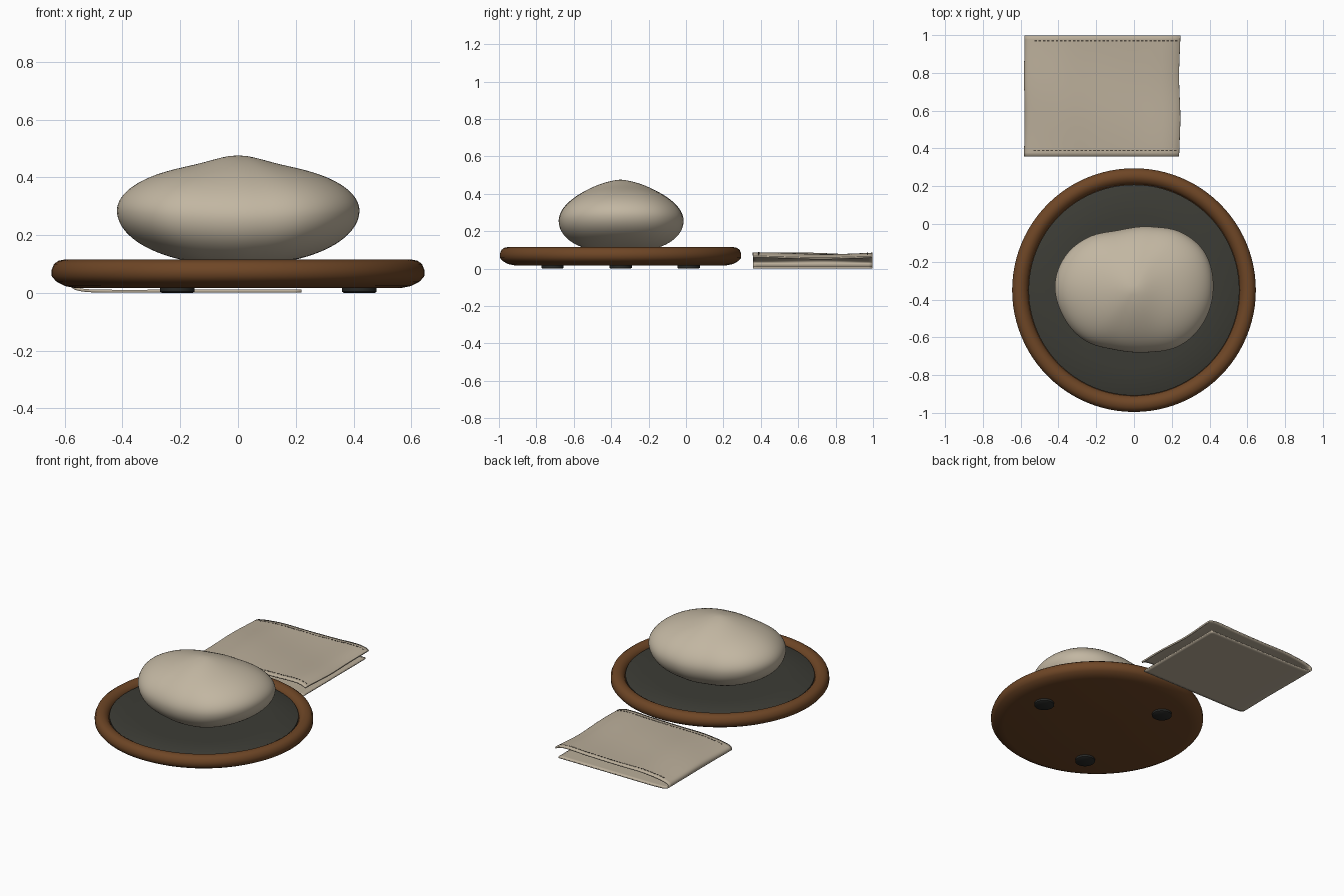
import bpy, bmesh, math
from mathutils import Vector

if "Cube" in bpy.data.objects:
    bpy.data.objects.remove(bpy.data.objects["Cube"])

CY = -0.35  # y of the dish centre


def mat(name, rgb):
    m = bpy.data.materials.new(name)
    m.diffuse_color = (*rgb, 1)
    m.use_nodes = True
    m.node_tree.nodes["Principled BSDF"].inputs["Base Color"].default_value = m.diffuse_color
    return m


WOOD = mat("brown wood", (0.156, 0.061, 0.019))
PAD = mat("charcoal pad", (0.045, 0.045, 0.036))
RUBBER = mat("black rubber", (0.022, 0.023, 0.021))
STONE = mat("pale beige", (0.54, 0.47, 0.36))
LINEN = mat("linen", (0.49, 0.42, 0.32))
THREAD = mat("dark thread", (0.08, 0.066, 0.05))


def make(name, bm, material, angle=40):
    bmesh.ops.recalc_face_normals(bm, faces=bm.faces)
    me = bpy.data.meshes.new(name)
    bm.to_mesh(me)
    bm.free()
    me.materials.append(material)
    ob = bpy.data.objects.new(name, me)
    bpy.context.collection.objects.link(ob)
    bpy.ops.object.select_all(action='DESELECT')
    bpy.context.view_layer.objects.active = ob
    ob.select_set(True)
    bpy.ops.object.shade_smooth_by_angle(angle=math.radians(angle))
    return ob


def lathe(name, profile, centre, material, n=96):
    """Spin (radius, z) points about a vertical axis, capping both ends."""
    bm = bmesh.new()
    rings = [[bm.verts.new((centre[0] + r * math.cos(2 * math.pi * i / n),
                            centre[1] + r * math.sin(2 * math.pi * i / n), z))
              for i in range(n)] for r, z in profile]
    for a, b in zip(rings, rings[1:]):
        for i in range(n):
            j = (i + 1) % n
            bm.faces.new((a[i], a[j], b[j], b[i]))
    bm.faces.new(rings[0][::-1])
    bm.faces.new(rings[-1])
    return make(name, bm, material)


def spline(pts, t):
    """Catmull-Rom through pts, t in 0..1."""
    f = min(t, 0.999999) * (len(pts) - 1)
    i = int(f)
    f -= i
    p = [Vector(pts[max(0, min(len(pts) - 1, k))]) for k in (i - 1, i, i + 1, i + 2)]
    return 0.5 * (2 * p[1] + (p[2] - p[0]) * f + (2 * p[0] - 5 * p[1] + 4 * p[2] - p[3]) * f ** 2
                  + (3 * p[1] - p[0] - 3 * p[2] + p[3]) * f ** 3)


# wooden dish with a rounded rim
lathe("wooden_dish", [(0.05, 0.017), (0.565, 0.017), (0.60, 0.024), (0.63, 0.040), (0.645, 0.058),
                      (0.645, 0.080), (0.637, 0.100), (0.622, 0.111), (0.603, 0.115),
                      (0.588, 0.112), (0.573, 0.103), (0.563, 0.090), (0.56, 0.08), (0.05, 0.08)],
      (0, CY), WOOD)

# inset pad, very slightly domed
lathe("dish_pad", [(0.558, 0.075), (0.558, 0.089), (0.552, 0.092), (0.40, 0.097),
                   (0.2, 0.10), (0.02, 0.101)], (0, CY), PAD)

# three feet
for k in range(3):
    a = math.radians(120 * k)
    lathe(f"foot_{k + 1}", [(0.054, 0), (0.060, 0.004), (0.060, 0.02)],
          (0.42 * math.cos(a), CY + 0.42 * math.sin(a)), RUBBER, 32)

# lumpy stone: plan outline as (angle, radius), domed above and below
OUTLINE = [(0, .42), (28, .425), (51, .395), (73, .350), (105, .328), (134, .375), (155, .408),
           (176, .42), (198, .402), (224, .375), (252, .332), (282, .337), (311, .383), (336, .407)]


def plan_radius(deg):
    pts = [(a - 360, r) for a, r in OUTLINE[-2:]] + OUTLINE + [(a + 360, r) for a, r in OUTLINE[:3]]
    for k in range(1, len(pts) - 2):
        if pts[k][0] <= deg < pts[k + 1][0]:
            f = (deg - pts[k][0]) / (pts[k + 1][0] - pts[k][0])
            p0, p1, p2, p3 = (pts[q][1] for q in (k - 1, k, k + 1, k + 2))
            return 0.5 * (2 * p1 + (p2 - p0) * f + (2 * p0 - 5 * p1 + 4 * p2 - p3) * f * f
                          + (3 * p1 - p0 - 3 * p2 + p3) * f ** 3)


bm = bmesh.new()
bmesh.ops.create_uvsphere(bm, u_segments=96, v_segments=48, radius=1)
for v in bm.verts:
    x, y, z = v.co
    ang = math.degrees(math.atan2(y, x)) % 360
    rho = min(1, math.hypot(x, y)) ** 0.94
    r = rho * plan_radius(ang)
    px, py = r * math.cos(math.radians(ang)), r * math.sin(math.radians(ang))
    mid = 0.285 - 0.03 * rho * math.sin(math.radians(ang)) ** 2
    if z > 0:
        bump = 0.026 * math.exp(-(px / 0.11) ** 2 - (py / 0.22) ** 2)
        zz = mid + z * (0.165 + bump)
    else:
        zz = mid + z * 0.19
    v.co = (px, CY + py, max(zz, 0.097))
make("stone", bm, STONE, 60)

# folded cloth: side profile from the lower open edge, round the fold, to the upper edge
FOLD = [(0.22, .006), (0.0, .006), (-0.25, .006), (-0.45, .006), (-0.54, .010), (-0.573, .025),
        (-0.568, .045), (-0.53, .058), (-0.46, .069), (-0.36, .076), (-0.2, .074), (0.0, .074),
        (0.12, .077), (0.175, .076), (0.215, .069), (0.24, .058)]
Y0, Y1 = 0.357, 0.998


def cloth_point(t, y):
    p = spline(FOLD, t)
    w = max(0, min(1, (p.y - 0.01) / 0.06))  # only the raised layer ripples
    z = p.y + w * 0.005 * math.sin(9 * y + 3.5 * p.x - 2.6)
    x = p.x + 0.004 * w * math.sin(14 * y)
    return Vector((x, y, z))


NT, NY = 90, 30
bm = bmesh.new()
grid = [[bm.verts.new(cloth_point(i / NT, Y0 + (Y1 - Y0) * j / NY)) for j in range(NY + 1)]
        for i in range(NT + 1)]
for i in range(NT):
    for j in range(NY):
        bm.faces.new((grid[i][j], grid[i + 1][j], grid[i + 1][j + 1], grid[i][j + 1]))
cloth = make("folded_cloth", bm, LINEN)
sol = cloth.modifiers.new("thickness", 'SOLIDIFY')
sol.thickness = 0.010
sol.offset = 0

# dashed stitching along both hems of the upper layer
bm = bmesh.new()
T0, T1, N = 7.0 / 15, 14.8 / 15, 34
steps = [T0 + (T1 - T0) * k / 600 for k in range(601)]
for y in (0.389, 0.970):
    path = [cloth_point(t, y) for t in steps]
    x0, x1 = path[0].x, path[-1].x
    for k in range(N):
        a, b = (x0 + (x1 - x0) * (k + f) / N for f in (0.0, 0.6))
        ends = [min(path, key=lambda p: abs(p.x - q)).copy() for q in (a, b)]
        vs = [bm.verts.new((e.x, e.y + dy, e.z + dz)) for e in ends
              for dy, dz in ((-.003, .003), (.003, .003), (.003, .0066), (-.003, .0066))]
        for q in range(4):
            n = (q + 1) % 4
            bm.faces.new((vs[q], vs[n], vs[4 + n], vs[4 + q]))
        bm.faces.new(vs[:4])
        bm.faces.new(vs[4:])
make("hem_stitching", bm, THREAD)
